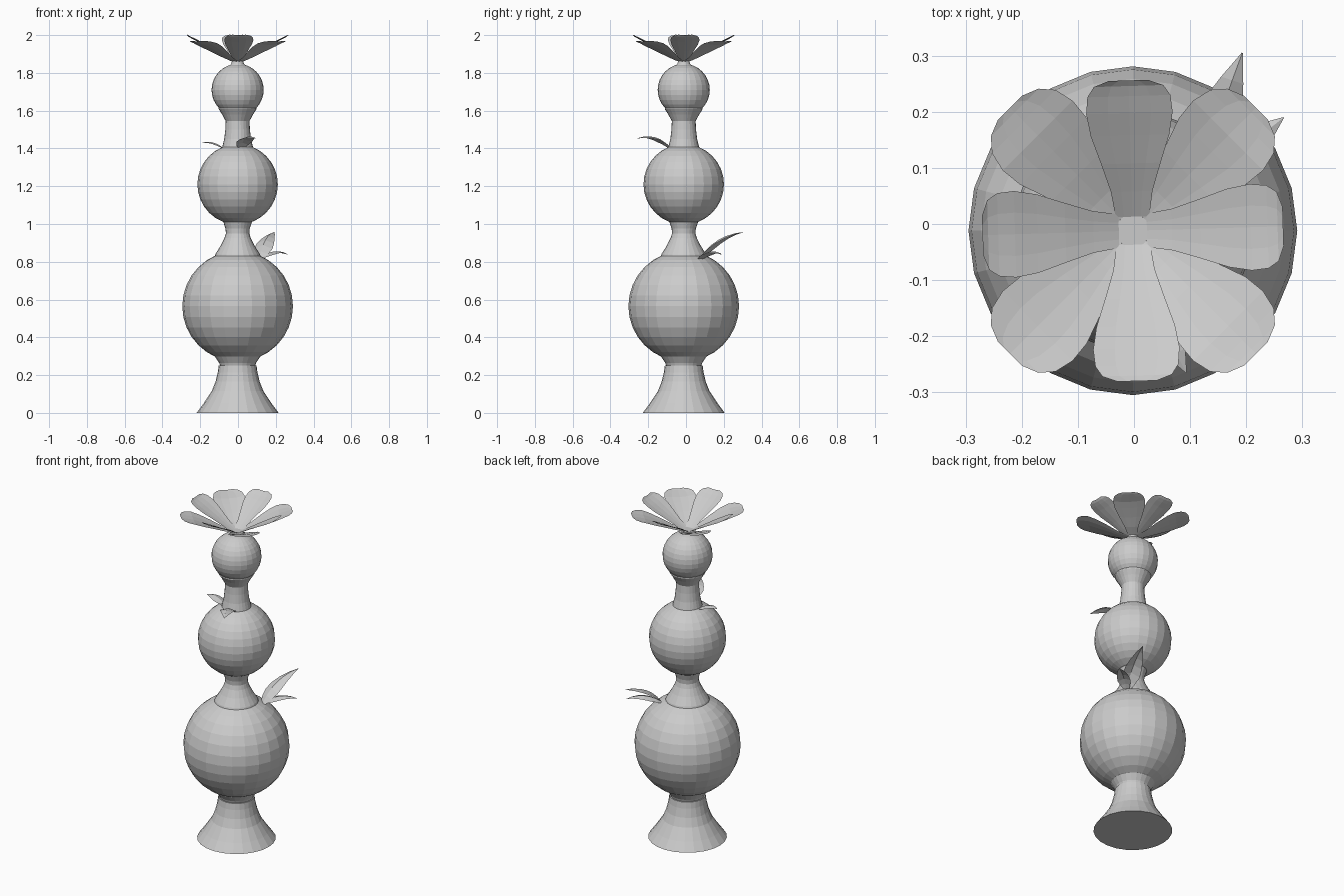
import bpy, bmesh
from math import sin, cos, pi, radians
from mathutils import Vector

if "Cube" in bpy.data.objects:
    bpy.data.objects.remove(bpy.data.objects["Cube"])

CX, CY = -0.002, -0.012   # axis of the finial
SEG = 24


def make(name, verts, faces):
    me = bpy.data.meshes.new(name)
    me.from_pydata(verts, [], faces)
    bm = bmesh.new()
    bm.from_mesh(me)
    bmesh.ops.recalc_face_normals(bm, faces=bm.faces)
    bm.to_mesh(me)
    bm.free()
    ob = bpy.data.objects.new(name, me)
    bpy.context.collection.objects.link(ob)
    return ob


def lathe(name, prof, seg=SEG):
    # capped surface of revolution from (radius, z) pairs
    verts = [(CX + r * cos(2 * pi * i / seg), CY + r * sin(2 * pi * i / seg), z)
             for r, z in prof for i in range(seg)]
    faces = [(j * seg + i, j * seg + (i + 1) % seg,
              (j + 1) * seg + (i + 1) % seg, (j + 1) * seg + i)
             for j in range(len(prof) - 1) for i in range(seg)]
    faces += [tuple(range(seg)), tuple((len(prof) - 1) * seg + i for i in range(seg))]
    return make(name, verts, faces)


def ball(name, r, z):
    bpy.ops.mesh.primitive_uv_sphere_add(segments=SEG, ring_count=16, radius=r,
                                         location=(CX, CY, z))
    bpy.context.object.name = name


def strip(name, rows):
    # sheet from rows of points
    n = len(rows[0])
    faces = [(j * n + i, j * n + i + 1, (j + 1) * n + i + 1, (j + 1) * n + i)
             for j in range(len(rows) - 1) for i in range(n - 1)]
    return make(name, [p for row in rows for p in row], faces)


# stacked stem: foot, balls and necks
lathe("foot", [(0.217, 0), (0.18, 0.05), (0.137, 0.115), (0.117, 0.165), (0.105, 0.215), (0.1, 0.252)])
lathe("lower_collar", [(0.093, 0.25), (0.098, 0.265), (0.12, 0.298), (0.12, 0.31)])
ball("large_ball", 0.293, 0.565)
lathe("lower_neck", [(0.127, 0.815), (0.118, 0.84), (0.09, 0.885), (0.07, 0.925),
                     (0.062, 0.95), (0.064, 0.975), (0.077, 1.015)])
ball("middle_ball", 0.213, 1.21)
lathe("upper_neck", [(0.082, 1.405), (0.071, 1.45), (0.065, 1.5), (0.063, 1.545),
                     (0.082, 1.58), (0.1, 1.608), (0.1, 1.62)])
ball("small_ball", 0.138, 1.71)
lathe("flower_stem", [(0.045, 1.835), (0.034, 1.848), (0.03, 1.862)])


# petals: stations of (radius, half width, z)
def petal(name, angle, stations):
    a = radians(angle)
    d, s = Vector((cos(a), sin(a), 0)), Vector((-sin(a), cos(a), 0))
    rows = []
    for r, w, z in stations:
        rows.append([Vector((CX, CY, z + 0.008 * t * t * w / 0.08)) + d * r + s * w * t
                     for t in (-1, -0.5, 0, 0.5, 1)])
    strip(name, rows)


inner = [(0.025, 0.03, 1.862), (0.07, 0.037, 1.887), (0.12, 0.053, 1.916), (0.17, 0.07, 1.943),
         (0.21, 0.077, 1.965), (0.24, 0.074, 1.98), (0.258, 0.062, 1.99), (0.268, 0.035, 1.999)]
outer = [(0.025, 0.025, 1.86), (0.08, 0.038, 1.88), (0.14, 0.063, 1.907), (0.2, 0.084, 1.932),
         (0.24, 0.088, 1.948), (0.275, 0.08, 1.957), (0.298, 0.06, 1.963), (0.31, 0.03, 1.967)]
for k in range(4):
    petal(f"inner_petal_{k + 1}", 90 * k + 1.7, inner)
    petal(f"outer_petal_{k + 1}", 90 * k + 45, outer)


# leaves: curved midrib with a folded blade
def leaf(name, base, mid, tip, width, fold):
    p0, p1, p2 = Vector(base), Vector(mid), Vector(tip)
    ctrl = 2 * p1 - (p0 + p2) / 2
    side = (p2 - p0).cross(Vector((0, 0, 1))).normalized()
    rows = []
    for i, f in enumerate((0.35, 0.75, 1, 0.92, 0.7, 0.4, 0.02)):
        t = i / 6
        c = p0 * (1 - t) ** 2 + ctrl * 2 * t * (1 - t) + p2 * t * t
        edge = Vector((0, 0, fold * f))
        rows.append([c - side * width * f + edge, c, c + side * width * f + edge])
    strip(name, rows)


leaf("large_leaf", (0.115, 0.07, 0.815), (0.145, 0.17, 0.915), (0.193, 0.305, 0.958), 0.052, -0.02)
leaf("side_leaf", (0.11, 0.07, 0.815), (0.19, 0.13, 0.855), (0.267, 0.19, 0.838), 0.036, -0.012)
leaf("front_leaf", (0.015, -0.085, 1.405), (0.045, -0.165, 1.46), (0.093, -0.265, 1.452), 0.045, -0.014)
leaf("left_leaf", (-0.075, -0.02, 1.4), (-0.135, -0.02, 1.432), (-0.195, -0.02, 1.428), 0.035, -0.01)
